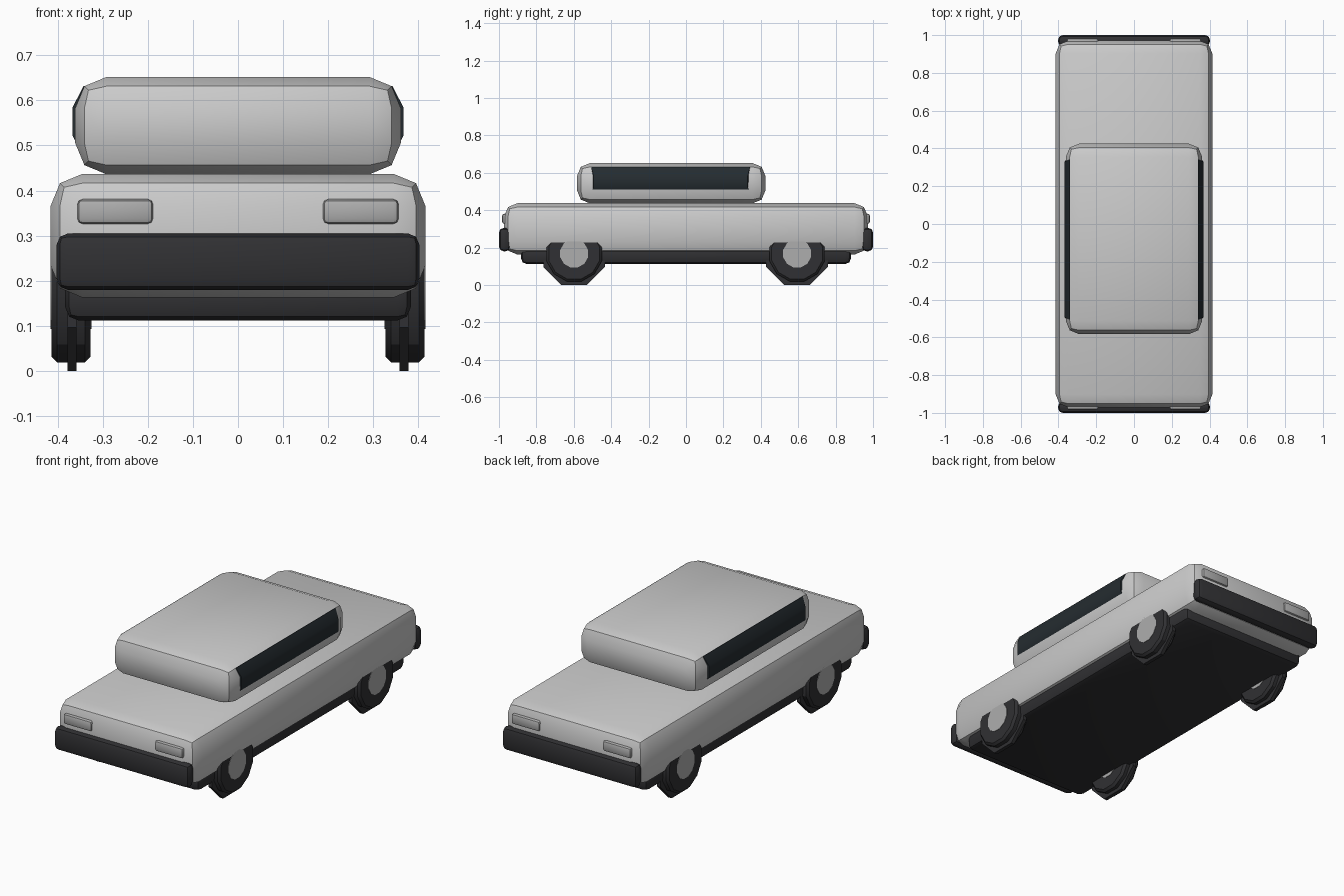
import bpy, bmesh
from math import pi, radians
from mathutils import Matrix

if "Cube" in bpy.data.objects:
    bpy.data.objects.remove(bpy.data.objects["Cube"])


def material(name, c):
    m = bpy.data.materials.new(name)
    m.diffuse_color = (*c, 1)
    m.use_nodes = True
    m.node_tree.nodes["Principled BSDF"].inputs["Base Color"].default_value = m.diffuse_color
    return m


black = material("black_trim", (0.03, 0.03, 0.033))
glass = material("dark_glass", (0.018, 0.025, 0.03))
light = material("pale_grey", (0.42, 0.42, 0.42))


def finish(bm, name, mat=None, bevel=0, segments=2):
    bmesh.ops.recalc_face_normals(bm, faces=bm.faces[:])
    if bevel:
        edges = [e for e in bm.edges if e.calc_face_angle(0) > radians(50)]
        bmesh.ops.bevel(bm, geom=edges, offset=bevel, segments=segments,
                        profile=0.5, affect='EDGES')
    me = bpy.data.meshes.new(name)
    bm.to_mesh(me)
    bm.free()
    ob = bpy.data.objects.new(name, me)
    bpy.context.collection.objects.link(ob)
    if mat:
        me.materials.append(mat)
    bpy.ops.object.select_all(action='DESELECT')
    ob.select_set(True)
    bpy.context.view_layer.objects.active = ob
    bpy.ops.object.shade_smooth_by_angle(angle=radians(30))
    return ob


def box(name, x, y, z, bevel, mat=None, segments=2):
    """Bevelled box from (min, max) ranges."""
    bm = bmesh.new()
    bmesh.ops.create_cube(bm, size=1)
    for v in bm.verts:
        for i, (a, b) in enumerate((x, y, z)):
            v.co[i] = (a + b) / 2 + v.co[i] * (b - a)
    return finish(bm, name, mat, bevel, segments)


def disc(name, x, y, z, radius, width, sides, mat, bevel=0):
    """Cylinder along x with a flat side facing down."""
    bm = bmesh.new()
    turn = Matrix.Rotation(pi / 2, 4, 'Y') @ Matrix.Rotation(pi / sides, 4, 'Z')
    bmesh.ops.create_cone(bm, cap_ends=True, segments=sides, radius1=radius,
                          radius2=radius, depth=width,
                          matrix=Matrix.Translation((x, y, z)) @ turn)
    return finish(bm, name, mat, bevel, 1)


# Main shell, cabin and underside
box("body", (-0.415, 0.415), (-0.972, 0.972), (0.163, 0.437), 0.07)
box("cabin", (-0.361, 0.361), (-0.583, 0.425), (0.436, 0.652), 0.07)
box("chassis", (-0.383, 0.383), (-0.882, 0.882), (0.112, 0.21), 0.03, black)

# Bumpers and lamps at both ends
for end, s in (("front", -1), ("rear", 1)):
    box(end + "_bumper", (-0.402, 0.402), sorted((s * 0.94, s * 1.0)),
        (0.18, 0.305), 0.025, black)
    for side in (-1, 1):
        box(end + "_lamp", sorted((side * 0.188, side * 0.356)),
            sorted((s * 0.95, s * 0.983)), (0.326, 0.381), 0.012, light)

# Side windows: cabin-hugging profile extruded along the car
profile = [(0.33, 0.632), (0.342, 0.632), (0.367, 0.584), (0.367, 0.522),
           (0.358, 0.505), (0.33, 0.505)]
for side in (-1, 1):
    bm = bmesh.new()
    rings = []
    for y, inset in ((-0.506, 0.33), (0.342, 0.33)):
        inner = 0.012 if y < 0 else -0.012
        # outer points sit slightly inboard so the ends taper
        rings.append([bm.verts.new((side * px, y + (inner if px > 0.36 else 0), pz))
                      for px, pz in profile])
    n = len(profile)
    for i in range(n):
        j = (i + 1) % n
        bm.faces.new((rings[0][i], rings[0][j], rings[1][j], rings[1][i]))
    for r in rings:
        bm.faces.new(r)
    finish(bm, "side_window", glass)

# Wheels: tyre, octagonal tread ring and hub
for side in (-1, 1):
    for y in (-0.598, 0.594):
        disc("tyre", side * 0.37, y, 0.167, 0.153, 0.086, 12, black, 0.012)
        disc("tread_ring", side * 0.368, y, 0.165, 0.1786, 0.02, 8, black)
        disc("hub", side * 0.37, y, 0.168, 0.077, 0.09, 12, light)
